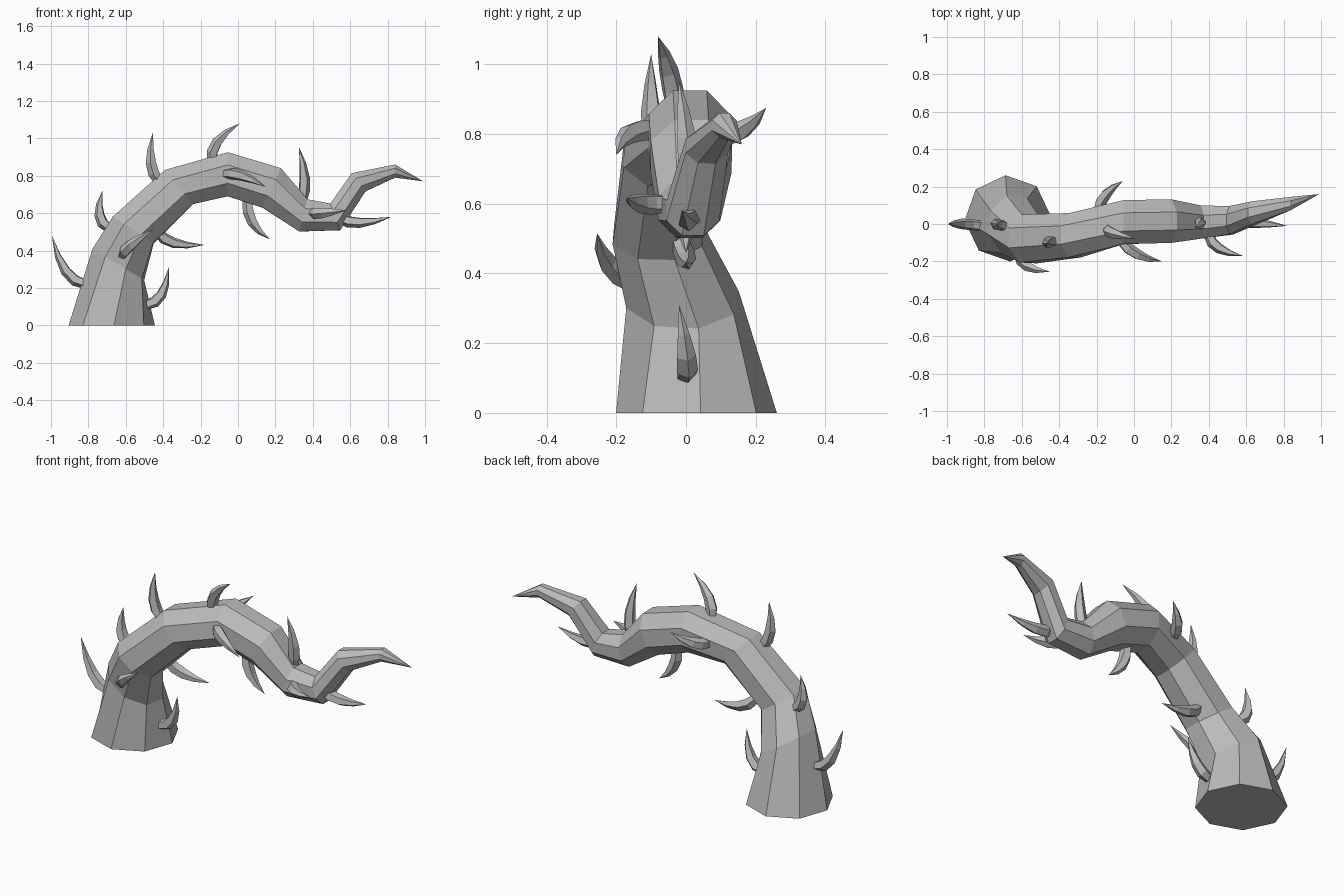
import bpy, bmesh
from math import radians, cos, sin, tau
from mathutils import Vector

cube = bpy.data.objects.get("Cube")
if cube:
    bpy.data.objects.remove(cube)

grey = bpy.data.materials.new("stem grey")
grey.use_nodes = True
colour = (0.5, 0.5, 0.5, 1)
grey.diffuse_color = colour
grey.node_tree.nodes["Principled BSDF"].inputs["Base Color"].default_value = colour


def ring(bm, centre, u, v, radius, sides, turn):
    """One polygon of vertices around a centre, in the plane of u and v."""
    angles = [turn + tau * i / sides for i in range(sides)]
    return [bm.verts.new(centre + radius * (cos(a) * u + sin(a) * v)) for a in angles]


def skin(name, bm, rings, tip):
    """Bridge successive rings, close the first and bring the last to a point."""
    for a, b in zip(rings, rings[1:]):
        for i in range(len(a)):
            j = (i + 1) % len(a)
            bm.faces.new((a[i], a[j], b[j], b[i]))
    bm.faces.new(rings[0])
    point = bm.verts.new(tip)
    last = rings[-1]
    for i in range(len(last)):
        bm.faces.new((last[i], last[(i + 1) % len(last)], point))
    bmesh.ops.recalc_face_normals(bm, faces=bm.faces)
    mesh = bpy.data.meshes.new(name)
    bm.to_mesh(mesh)
    bm.free()
    mesh.materials.append(grey)
    bpy.context.collection.objects.link(bpy.data.objects.new(name, mesh))


# Arching stem: x, y, z, radius, tilt of the inner side, twist
stem = [
    (-.675, .03, 0, .231, 0, 3),
    (-.64, -.01, .325, .168, -31, 16),
    (-.56, -.08, .51, .139, -33, 20),
    (-.315, -.06, .74, .128, -50, 22),
    (-.055, .01, .808, .127, -90, 22),
    (.18, .015, .735, .126, -115, 22),
    (.35, .01, .588, .096, -104, 22),
    (.52, .02, .58, .082, -70, 22),
    (.645, .06, .765, .066, -53, 22),
    (.84, .11, .825, .038, -90, 22),
]
bm = bmesh.new()
rings = []
for x, y, z, radius, tilt, twist in stem:
    inner = Vector((cos(radians(tilt)), 0, sin(radians(tilt))))
    rings.append(ring(bm, Vector((x, y, z)), inner, Vector((0, 1, 0)),
                      radius, 8, radians(twist)))
skin("stem", bm, rings, (.99, .16, .77))


def thorn(name, base, middle, tip):
    """Curved spike passing through three points."""
    base, middle, tip = Vector(base), Vector(middle), Vector(tip)
    bend = 2 * middle - (base + tip) / 2
    side = (middle - base).cross(tip - middle).normalized()
    bm = bmesh.new()
    rings = []
    for t, radius in ((0, .027), (.25, .032), (.5, .029), (.75, .018)):
        centre = base.lerp(bend, t).lerp(bend.lerp(tip, t), t)
        along = (bend.lerp(tip, t) - base.lerp(bend, t)).normalized()
        rings.append(ring(bm, centre, side, along.cross(side), radius, 5, tau / 20))
    skin(name, bm, rings, tip)


# Thorns: base, middle and tip
thorns = {
    "outer_low": ((-.81, -.01, .22), (-.92, 0, .29), (-.995, 0, .48)),
    "outer_mid": ((-.69, -.01, .52), (-.74, 0, .59), (-.725, 0, .72)),
    "outer_high": ((-.42, -.09, .77), (-.465, -.1, .87), (-.455, -.1, 1.03)),
    "crown": ((-.14, -.03, .87), (-.11, -.05, .98), (.01, -.08, 1.08)),
    "top_far": ((.34, .01, .66), (.355, 0, .79), (.325, -.02, .955)),
    "under_arch": ((.05, 0, .67), (.08, 0, .55), (.17, 0, .46)),
    "front_arch": ((-.07, -.09, .81), (.02, -.165, .8), (.15, -.2, .74)),
    "back_arch": ((-.19, .08, .79), (-.15, .16, .81), (-.06, .23, .875)),
    "front_low": ((-.62, -.15, .37), (-.57, -.225, .43), (-.45, -.255, .515)),
    "inner_mid": ((-.43, -.02, .5), (-.34, 0, .44), (-.18, 0, .43)),
    "front_far": ((.4, -.06, .6), (.455, -.13, .602), (.58, -.17, .615)),
    "under_far": ((.54, .01, .575), (.65, .005, .55), (.82, -.01, .58)),
    "inner_low": ((-.49, 0, .11), (-.41, 0, .165), (-.37, -.02, .31)),
}
for place, points in thorns.items():
    thorn(place + "_thorn", *points)
